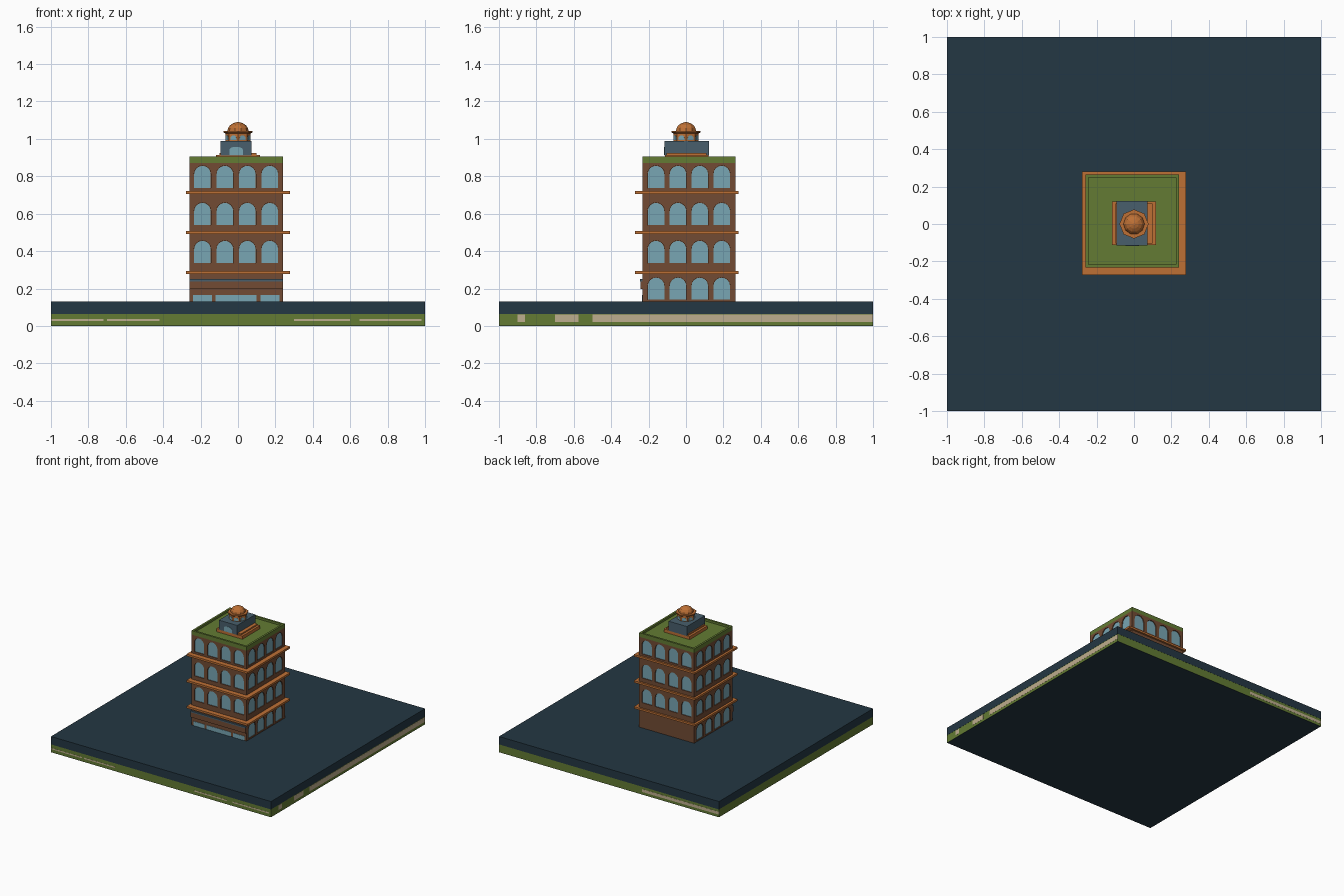
import bpy, bmesh, math
from mathutils import Vector

if "Cube" in bpy.data.objects:
    bpy.data.objects.remove(bpy.data.objects["Cube"])


def material(name, hex_code):
    def lin(c):
        return c / 12.92 if c <= 0.04045 else ((c + 0.055) / 1.055) ** 2.4
    m = bpy.data.materials.new(name)
    rgb = [lin(int(hex_code[i:i + 2], 16) / 255) for i in (0, 2, 4)]
    m.diffuse_color = (*rgb, 1)
    m.use_nodes = True
    m.node_tree.nodes["Principled BSDF"].inputs["Base Color"].default_value = m.diffuse_color
    return m


NAVY = material("navy", "243743")
GREEN = material("olive green", "637B33")
SAND = material("sand", "BEAD8E")
BRICK = material("brick brown", "724B34")
ORANGE = material("terracotta orange", "BD7035")
GLASS = material("pale blue glass", "78A6B4")
SLATE = material("slate blue", "485F6C")


def finish(bm, name, mat):
    bmesh.ops.recalc_face_normals(bm, faces=bm.faces)
    me = bpy.data.meshes.new(name)
    bm.to_mesh(me)
    bm.free()
    me.materials.append(mat)
    ob = bpy.data.objects.new(name, me)
    bpy.context.collection.objects.link(ob)
    return ob


def add_box(bm, x, y, z):
    verts = bmesh.ops.create_cube(bm, size=1)["verts"]
    for v in verts:
        v.co = Vector([(a + b) / 2 + c * (b - a) for (a, b), c in zip((x, y, z), v.co)])


def box(name, mat, x, y, z):
    bm = bmesh.new()
    add_box(bm, x, y, z)
    return finish(bm, name, mat)


def add_arch(bm, origin, normal, width, height, rise, inner, outer, steps=8):
    """Upright arched prism; origin is the bottom centre on the wall."""
    n = Vector(normal).normalized()
    side = Vector((0, 0, 1)).cross(n)
    pts = [(-width / 2, 0), (width / 2, 0)]
    if rise > 0:
        for i in range(steps + 1):
            a = math.pi * i / steps
            pts.append((width / 2 * math.cos(a), height - rise + rise * math.sin(a)))
    else:
        pts += [(width / 2, height), (-width / 2, height)]
    rings = [[bm.verts.new(Vector(origin) + side * u + Vector((0, 0, v)) + n * d) for u, v in pts]
             for d in (inner, outer)]
    bm.faces.new(rings[0])
    bm.faces.new(rings[1])
    for i in range(len(pts)):
        j = (i + 1) % len(pts)
        bm.faces.new((rings[0][i], rings[0][j], rings[1][j], rings[1][i]))


def lathe(name, mat, profile, sides):
    """Faceted solid turned around the z axis."""
    bm = bmesh.new()
    rings = [[bm.verts.new((r * math.cos(2 * math.pi * i / sides), r * math.sin(2 * math.pi * i / sides), z))
              for i in range(sides)] for r, z in profile]
    for a, b in zip(rings, rings[1:]):
        for i in range(sides):
            j = (i + 1) % sides
            bm.faces.new((a[i], a[j], b[j], b[i]))
    bm.faces.new(rings[0])
    bm.faces.new(rings[-1])
    return finish(bm, name, mat)


# Layered base with sand strips on its edges
E = 0.999
box("base_top", NAVY, (-1, 1), (-1, 1), (0.065, 0.13))
box("base_lower", GREEN, (-E, E), (-E, E), (0.001, 0.065))
box("base_underside", NAVY, (-E, E), (-E, E), (0, 0.001))
bm = bmesh.new()
for y in ((-0.9, -0.86), (-0.7, -0.575), (-0.5, 1)):
    add_box(bm, (0.995, 1), y, (0.022, 0.06))
add_box(bm, (-1, -0.3), (0.995, 1), (0.022, 0.045))
for x in ((-1, -0.72), (-0.7, -0.42), (0.3, 0.6), (0.65, 0.98)):
    add_box(bm, x, (-1, -0.995), (0.026, 0.036))
finish(bm, "base_sand_strips", SAND)

# Main walls with recessed arched windows
X0, X1, Y0, Y1 = -0.26, 0.24, -0.232, 0.265
walls = box("walls", BRICK, (X0, X1), (Y0, Y1), (0.13, 0.872))
XS = [-0.19 + 0.12 * i for i in range(4)]
YS = [-0.16 + 0.117 * i for i in range(4)]
windows = []
for z in (0.337, 0.54, 0.738):
    for x in XS:
        windows += [((x, Y0, z), (0, -1, 0)), ((x, Y1, z), (0, 1, 0))]
for z in (0.14, 0.337, 0.54, 0.738):
    for y in YS:
        windows += [((X0, y, z), (-1, 0, 0)), ((X1, y, z), (1, 0, 0))]
cut, glass = bmesh.new(), bmesh.new()
for origin, normal in windows:
    add_arch(cut, origin, normal, 0.09, 0.119, 0.045, -0.01, 0.02)
    add_arch(glass, origin, normal, 0.088, 0.118, 0.044, -0.014, -0.006)
cutter = finish(cut, "window_cutter", BRICK)
cutter.hide_render = True
cutter.hide_viewport = True
mod = walls.modifiers.new("window_recesses", "BOOLEAN")
mod.operation = "DIFFERENCE"
mod.solver = "EXACT"
mod.object = cutter
finish(glass, "window_glass", GLASS)

# Shop front: wide panes below a projecting fascia
bm = bmesh.new()
for x in ((-0.24, -0.14), (-0.12, 0.1), (0.12, 0.222)):
    add_box(bm, x, (Y0 - 0.003, Y0 + 0.004), (0.13, 0.166))
finish(bm, "shop_windows", GLASS)
box("shop_fascia", BRICK, (X0, X1), (-0.243, Y0 + 0.005), (0.197, 0.238))
box("shop_fascia_cap", SLATE, (X0, X1), (-0.245, Y0 + 0.005), (0.238, 0.25))

# Ledges between the floors
for i, z in enumerate((0.278, 0.491, 0.706)):
    box(f"ledge_{i + 1}", ORANGE, (-0.278, 0.278), (-0.272, 0.28), (z, z + 0.016))

# Green roof with raised parapet
box("roof_deck", GREEN, (X0, X1), (Y0, Y1), (0.872, 0.888))
T = 0.016
bm = bmesh.new()
for x in ((X0, X0 + T), (X1 - T, X1)):
    add_box(bm, x, (Y0, Y1), (0.886, 0.905))
for y in ((Y0, Y0 + T), (Y1 - T, Y1)):
    add_box(bm, (X0 + T, X1 - T), y, (0.886, 0.905))
finish(bm, "parapet", GREEN)

# Stepped plinth and rooftop hut
box("plinth_lower", ORANGE, (-0.118, 0.118), (-0.112, 0.12), (0.886, 0.914))
box("plinth_upper", ORANGE, (-0.1, 0.1), (-0.105, 0.11), (0.914, 0.925))
box("rooftop_hut", SLATE, (-0.093, 0.072), (-0.114, 0.122), (0.912, 0.99))
bm = bmesh.new()
add_arch(bm, (-0.01, -0.114, 0.914), (0, -1, 0), 0.072, 0.044, 0.015, -0.003, 0.003)
finish(bm, "hut_door", GLASS)

# Eight-sided lantern with arched panes, cornice and dome
R = 0.068
lathe("lantern", ORANGE, [(R, 0.988), (R, 1.032)], 8)
bm = bmesh.new()
for k in range(8):
    a = math.pi / 8 + k * math.pi / 4
    n = Vector((math.cos(a), math.sin(a), 0))
    p = n * R * math.cos(math.pi / 8)
    add_arch(bm, (p.x, p.y, 0.993), n, 0.034, 0.026, 0.015, -0.003, 0.002, 6)
finish(bm, "lantern_panes", GLASS)
lathe("lantern_cornice", ORANGE, [(0.07, 1.03), (0.078, 1.035), (0.078, 1.043)], 8)
lathe("dome", ORANGE, [(0.057, 1.04), (0.053, 1.058), (0.043, 1.073), (0.025, 1.084), (0.006, 1.09)], 10)
